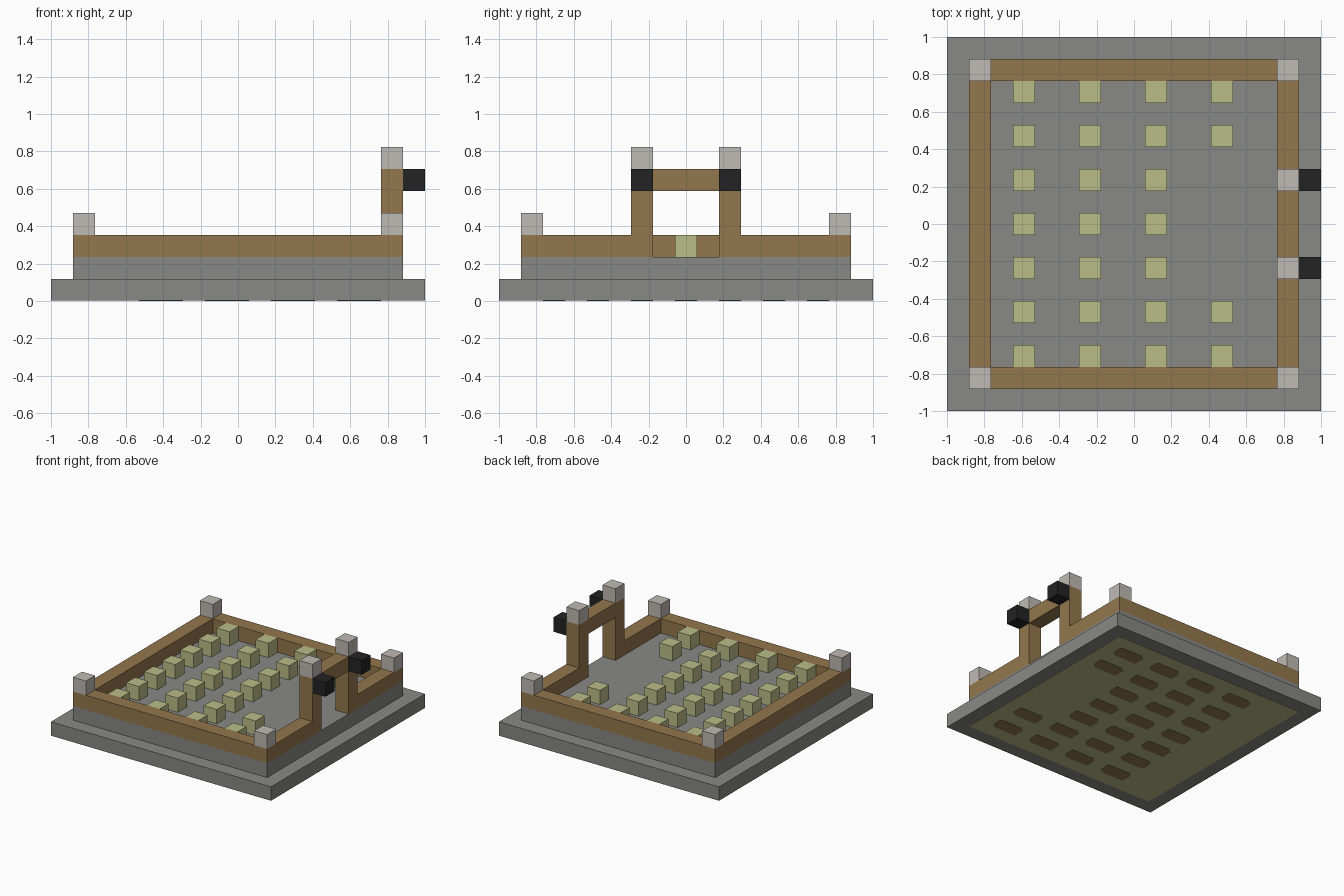
import bpy
import bmesh

U = 2 / 17  # one block of the building grid

if "Cube" in bpy.data.objects:
    bpy.data.objects.remove(bpy.data.objects["Cube"], do_unlink=True)


def material(name, r, g, b):
    m = bpy.data.materials.new(name)
    m.use_nodes = True
    m.diffuse_color = (r, g, b, 1)
    bsdf = next(n for n in m.node_tree.nodes if n.type == 'BSDF_PRINCIPLED')
    bsdf.inputs["Base Color"].default_value = (r, g, b, 1)
    bsdf.inputs["Roughness"].default_value = 0.9
    return m


stone = material("stone_grey", 0.246, 0.246, 0.238)
timber = material("timber_brown", 0.296, 0.184, 0.074)
crop = material("crop_green", 0.491, 0.509, 0.242)
pale = material("pale_grey", 0.521, 0.491, 0.456)
black = material("black", 0.017, 0.017, 0.017)


def prism(name, points, z0, z1, mat):
    """Upright prism over a counter-clockwise outline, in grid blocks."""
    bm = bmesh.new()
    low = [bm.verts.new((x * U, y * U, z0 * U)) for x, y in points]
    high = [bm.verts.new((x * U, y * U, z1 * U)) for x, y in points]
    bm.faces.new(low[::-1])
    bm.faces.new(high)
    n = len(points)
    for i in range(n):
        j = (i + 1) % n
        bm.faces.new((low[i], low[j], high[j], high[i]))
    mesh = bpy.data.meshes.new(name)
    bm.to_mesh(mesh)
    bm.free()
    mesh.materials.append(mat)
    ob = bpy.data.objects.new(name, mesh)
    bpy.context.collection.objects.link(ob)
    return ob


def box(name, x, y, z, mat):
    """Box from (low, high) ranges in grid blocks."""
    outline = [(x[0], y[0]), (x[1], y[0]), (x[1], y[1]), (x[0], y[1])]
    return prism(name, outline, z[0], z[1], mat)


def block(name, x, y, z, mat):
    """Single grid block centred on x, y with its foot at z."""
    return box(name, (x - .5, x + .5), (y - .5, y + .5), (z, z + 1), mat)


# Stepped stone base with a painted panel underneath
box("base_step", (-8.5, 8.5), (-8.5, 8.5), (0.03, 1), stone)
box("floor_step", (-7.5, 7.5), (-7.5, 7.5), (1, 2), stone)
box("underside_panel", (-7.5, 7.5), (-7.5, 7.5), (0.015, 0.03), crop)

# Low timber walls, open at the gate on the +x side
box("left_out_wall", (-7.5, -6.5), (-7.5, 7.5), (2, 3), timber)
for side, s in (("front", -1), ("back", 1)):
    a, b = sorted((6.5 * s, 7.5 * s))
    box(side + "_wall", (-6.5, 6.5), (a, b), (2, 3), timber)
    a, b = sorted((2.5 * s, 7.5 * s))
    box(side + "_gate_wall", (6.5, 7.5), (a, b), (2, 3), timber)
    # Corner caps
    for x in (-7, 7):
        block(side + "_corner_cap", x, 7 * s, 3, pale)
    # Gate post with cap and lamp
    box(side + "_gate_post", (6.5, 7.5), (2 * s - .5, 2 * s + .5), (2, 6), timber)
    block(side + "_post_cap", 7, 2 * s, 6, pale)
    block(side + "_lamp", 8, 2 * s, 5, black)
box("gate_beam", (6.5, 7.5), (-1.5, 1.5), (5, 6), timber)

# Rows of crops, with a brown patch below each on the underside
c = 0.25
for y in range(-6, 7, 2):
    for x in (-5, -2, 1, 4):
        if x == 4 and abs(y) < 4:
            continue
        block("crop_block", x, y, 2, crop)
        px = x + 1.5
        outline = [(px - 1, y - .5), (px + 1 - c, y - .5), (px + 1, y - .5 + c),
                   (px + 1, y + .5), (px - 1 + c, y + .5), (px - 1, y + .5 - c)]
        prism("underside_patch", outline, 0, 0.015, timber)
